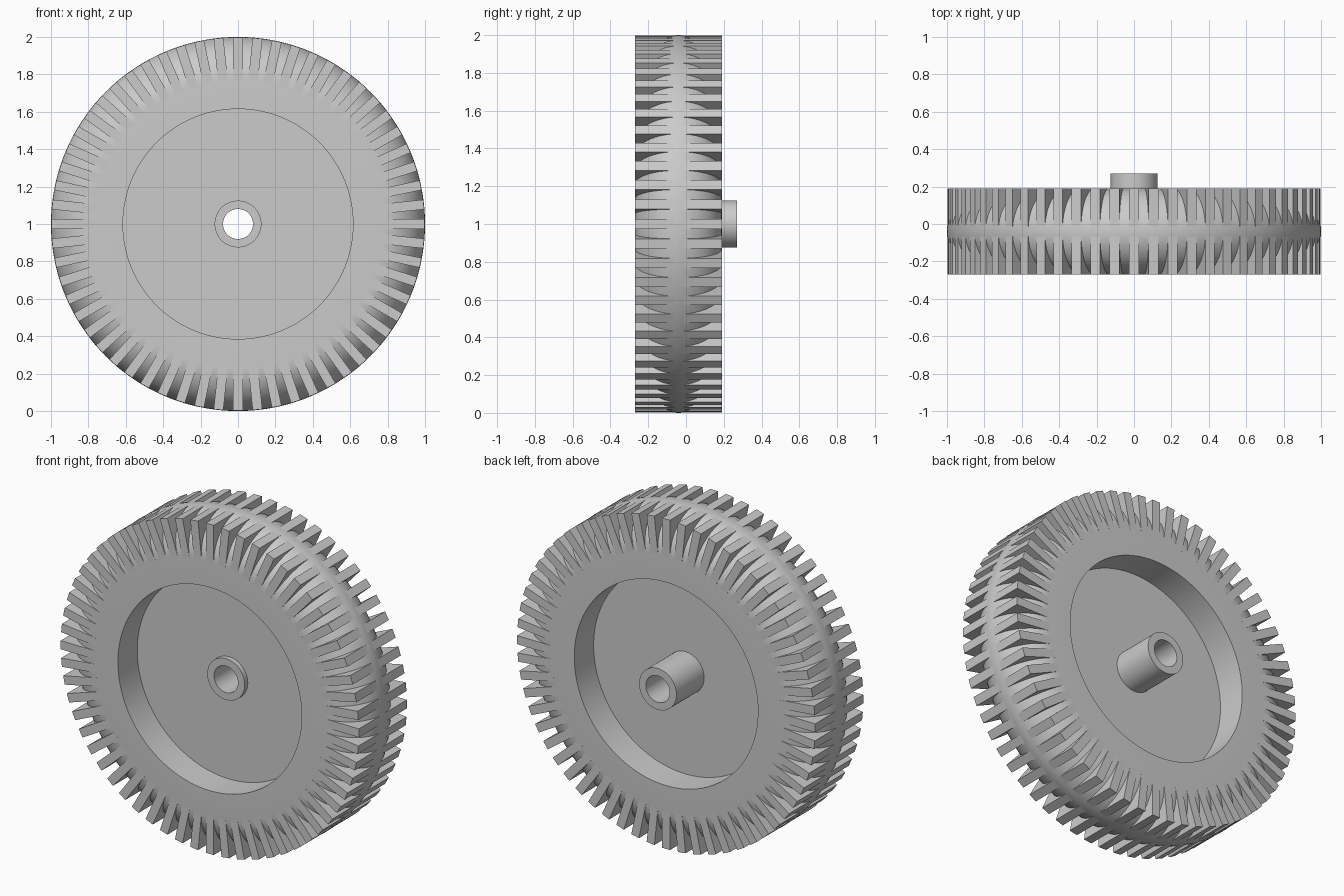
import bpy, bmesh, math
from mathutils import Matrix, Vector

cube = bpy.data.objects.get("Cube")
if cube:
    bpy.data.objects.remove(cube, do_unlink=True)

MID = -0.04          # y of the wheel's middle plane
HALF = 0.23          # half width of the tyre
AXLE = Vector((0, 0, 1))
STEPS = 144
FINS = 60

grey = bpy.data.materials.new("plain grey")
grey.use_nodes = True
colour = (0.6, 0.6, 0.6, 1)
grey.diffuse_color = colour
grey.node_tree.nodes["Principled BSDF"].inputs["Base Color"].default_value = colour


def finish(name, bm, smooth=True):
    bmesh.ops.recalc_face_normals(bm, faces=bm.faces)
    mesh = bpy.data.meshes.new(name)
    bm.to_mesh(mesh)
    bm.free()
    mesh.materials.append(grey)
    obj = bpy.data.objects.new(name, mesh)
    bpy.context.collection.objects.link(obj)
    if smooth:
        bpy.ops.object.select_all(action='DESELECT')
        obj.select_set(True)
        bpy.context.view_layer.objects.active = obj
        bpy.ops.object.shade_smooth_by_angle(angle=math.radians(30))
    return obj


def lathe(name, profile):
    """Turn a closed (radius, y) profile round the axle."""
    bm = bmesh.new()
    rings = []
    for i in range(STEPS):
        a = math.tau * i / STEPS
        rings.append([bm.verts.new(AXLE + Vector((r * math.cos(a), y, r * math.sin(a))))
                      for r, y in profile])
    n = len(profile)
    for i in range(STEPS):
        here, there = rings[i], rings[(i + 1) % STEPS]
        for j in range(n):
            k = (j + 1) % n
            bm.faces.new((here[j], here[k], there[k], there[j]))
    return finish(name, bm)


def ring(name, inner, outer, y0, y1):
    return lathe(name, [(inner, y0), (outer, y0), (outer, y1), (inner, y1)])


# Tyre: flat side walls and a round tread
ARC = 28
tread = [(1 - HALF + HALF * math.sin(math.pi * i / ARC),
          MID - HALF * math.cos(math.pi * i / ARC)) for i in range(ARC + 1)]
lathe("tyre", [(0.615, MID - HALF)] + tread + [(0.615, MID + HALF)])

# Thin centre disc and the hollow hub
ring("centre_disc", 0.12, 0.62, MID - 0.045, MID + 0.045)
ring("hub", 0.08, 0.125, -0.115, 0.27)

# Straight fins across the tread
bm = bmesh.new()
inner, outer, thick = 1 - HALF, 0.998, 0.052
for i in range(FINS):
    place = (Matrix.Translation(AXLE)
             @ Matrix.Rotation(math.tau * i / FINS, 4, 'Y')
             @ Matrix.Translation((0, MID, (inner + outer) / 2))
             @ Matrix.Diagonal((thick, 2 * HALF, outer - inner, 1)))
    bmesh.ops.create_cube(bm, size=1, matrix=place)
finish("tread_fins", bm, smooth=False)
